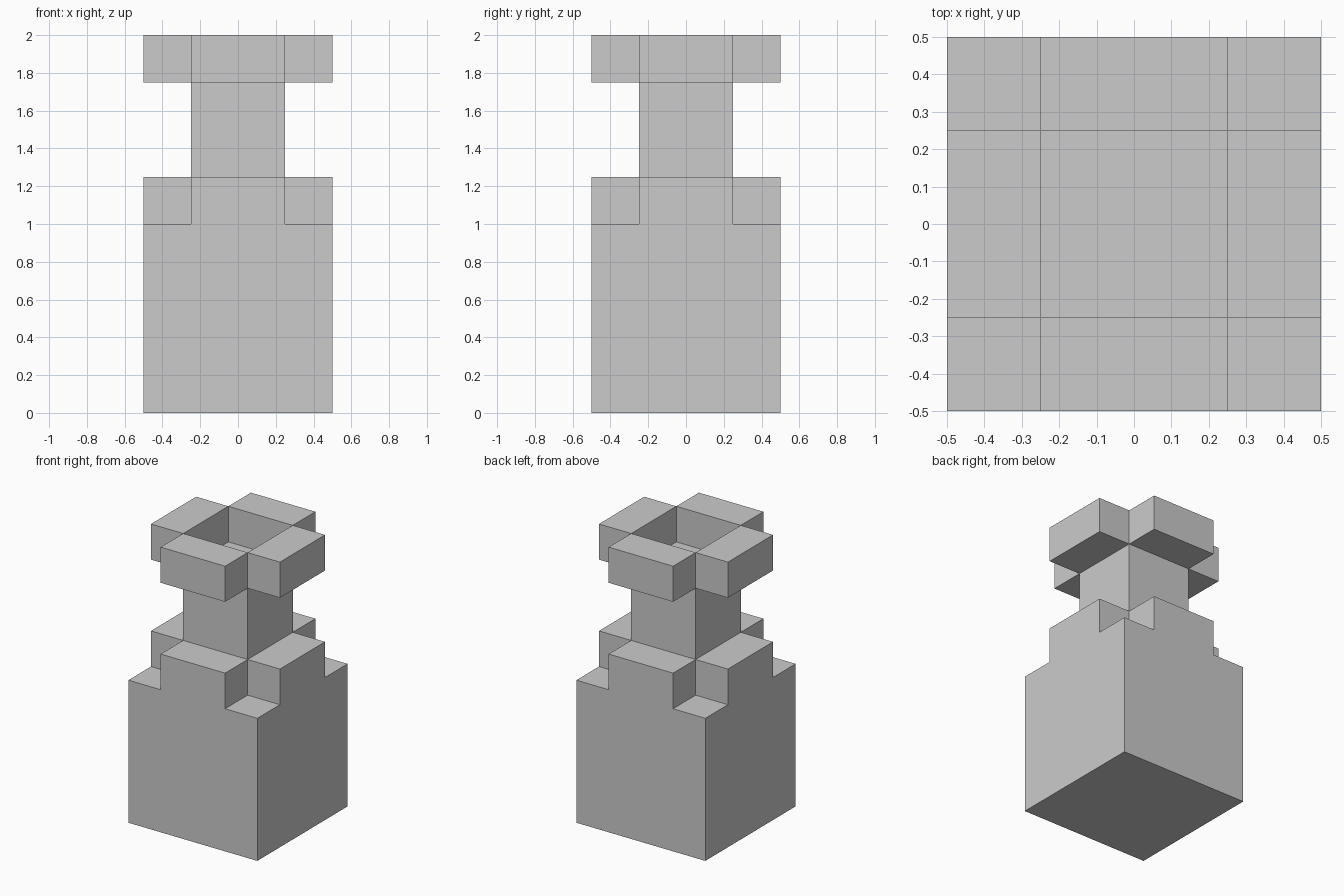
import bpy, bmesh
from mathutils import Vector

if "Cube" in bpy.data.objects:
    bpy.data.objects.remove(bpy.data.objects["Cube"])


def add_object(name, bm):
    bmesh.ops.recalc_face_normals(bm, faces=bm.faces)
    mesh = bpy.data.meshes.new(name)
    bm.to_mesh(mesh)
    bm.free()
    obj = bpy.data.objects.new(name, mesh)
    bpy.context.collection.objects.link(obj)
    return obj


def add_box(bm, size, center):
    verts = bmesh.ops.create_cube(bm, size=1)["verts"]
    for v in verts:
        v.co = v.co * Vector(size) + Vector(center)


def raise_top(bm, z, height, keep):
    """Extrude upward the faces lying at height z whose centre passes keep."""
    faces = [f for f in bm.faces
             if all(abs(v.co.z - z) < 1e-4 for v in f.verts)
             and keep(f.calc_center_median())]
    ext = bmesh.ops.extrude_face_region(bm, geom=faces)["geom"]
    verts = [g for g in ext if isinstance(g, bmesh.types.BMVert)]
    bmesh.ops.translate(bm, verts=verts, vec=(0, 0, height))
    left = [f for f in faces if f.is_valid]
    if left:
        bmesh.ops.delete(bm, geom=left, context='FACES')


# Bottle body: cube cut into a 3x3 grid, then raised into shoulder and neck
bm = bmesh.new()
add_box(bm, (1, 1, 1), (0, 0, 0.5))
for axis in ((1, 0, 0), (0, 1, 0)):
    for d in (-0.25, 0.25):
        bmesh.ops.bisect_plane(bm, geom=bm.verts[:] + bm.edges[:] + bm.faces[:],
                               plane_co=Vector(axis) * d, plane_no=axis)
# Cross-shaped shoulder
raise_top(bm, 1.0, 0.25, lambda c: min(abs(c.x), abs(c.y)) < 0.25)
# Square neck
raise_top(bm, 1.25, 0.5, lambda c: max(abs(c.x), abs(c.y)) < 0.25)
bmesh.ops.dissolve_limit(bm, angle_limit=0.01, verts=bm.verts, edges=bm.edges)
add_object("bottle_body", bm)

# Rim: four blocks around the open mouth
for name, x, y in (("front", 0, -1), ("back", 0, 1), ("left", -1, 0), ("right", 1, 0)):
    bm = bmesh.new()
    add_box(bm, (0.5 - 0.25 * abs(x), 0.5 - 0.25 * abs(y), 0.25),
            (x * 0.375, y * 0.375, 1.875))
    add_object("rim_" + name, bm)
